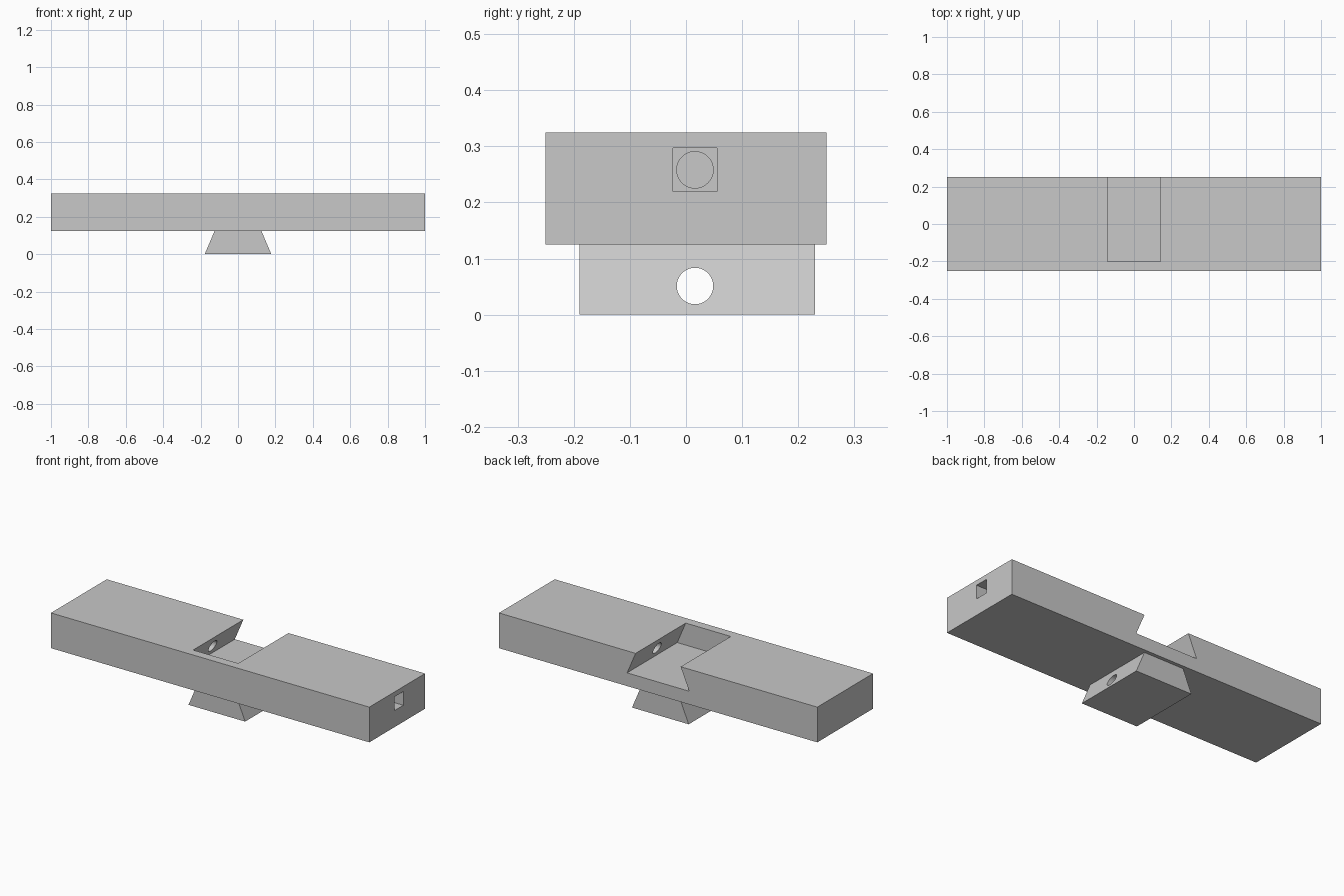
import bpy
import bmesh
import math

cube = bpy.data.objects.get("Cube")
if cube:
    bpy.data.objects.remove(cube, do_unlink=True)

grey = bpy.data.materials.new("plain grey")
grey.use_nodes = True
GREY = (0.58, 0.58, 0.58, 1)
grey.diffuse_color = GREY
grey.node_tree.nodes["Principled BSDF"].inputs["Base Color"].default_value = GREY


def prism(name, low, high, y0, y1, z0, z1):
    """Trapezoid section given by half widths, extruded along y."""
    bm = bmesh.new()
    section = [(-low, z0), (low, z0), (high, z1), (-high, z1)]
    face = bm.faces.new([bm.verts.new((x, y0, z)) for x, z in section])
    out = bmesh.ops.extrude_face_region(bm, geom=[face])
    moved = [v for v in out["geom"] if isinstance(v, bmesh.types.BMVert)]
    bmesh.ops.translate(bm, vec=(0, y1 - y0, 0), verts=moved)
    bmesh.ops.recalc_face_normals(bm, faces=bm.faces)
    mesh = bpy.data.meshes.new(name)
    bm.to_mesh(mesh)
    bm.free()
    mesh.materials.append(grey)
    obj = bpy.data.objects.new(name, mesh)
    bpy.context.collection.objects.link(obj)
    return obj


def bore(x0, x1, z, radius):
    """Round cutter running along x."""
    bpy.ops.mesh.primitive_cylinder_add(
        vertices=48, radius=radius, depth=x1 - x0,
        location=((x0 + x1) / 2, HOLE_Y, z), rotation=(0, math.pi / 2, 0))
    obj = bpy.context.object
    obj.data.materials.append(grey)
    return obj


def cut(target, cutter):
    mod = target.modifiers.new("cut", "BOOLEAN")
    mod.operation = "DIFFERENCE"
    mod.solver = "EXACT"
    mod.object = cutter
    bpy.ops.object.select_all(action="DESELECT")
    target.select_set(True)
    bpy.context.view_layer.objects.active = target
    bpy.ops.object.modifier_apply(modifier=mod.name)
    bpy.data.objects.remove(cutter, do_unlink=True)


HOLE_Y, HOLE_R, PIN_Z = 0.016, 0.0325, 0.258

# Plank with a dovetail slot open at the back
plank = prism("plank", 1, 1, -0.25, 0.25, 0.125, 0.325)
cut(plank, prism("slot_cutter", 0.195, 0.131, -0.2, 0.3, 0.2, 0.35))

# Round pin hole across the slot, blind at the far side
cut(plank, bore(-0.35, 0.5, PIN_Z, HOLE_R))

# Square pocket from the end into the pin hole
pocket = prism("pocket_cutter", 0.35, 0.35, HOLE_Y - 0.039, HOLE_Y + 0.039,
               PIN_Z - 0.039, PIN_Z + 0.039)
pocket.location.x = 0.75
bpy.context.view_layer.update()
cut(plank, pocket)

# Dovetail tongue below, drilled right through
tongue = prism("dovetail_tongue", 0.178, 0.125, -0.19, 0.23, 0, 0.125)
cut(tongue, bore(-0.3, 0.3, 0.051, HOLE_R))

for part in (plank, tongue):
    bpy.ops.object.select_all(action="DESELECT")
    part.select_set(True)
    bpy.context.view_layer.objects.active = part
    bpy.ops.object.shade_smooth_by_angle(angle=math.radians(30))
